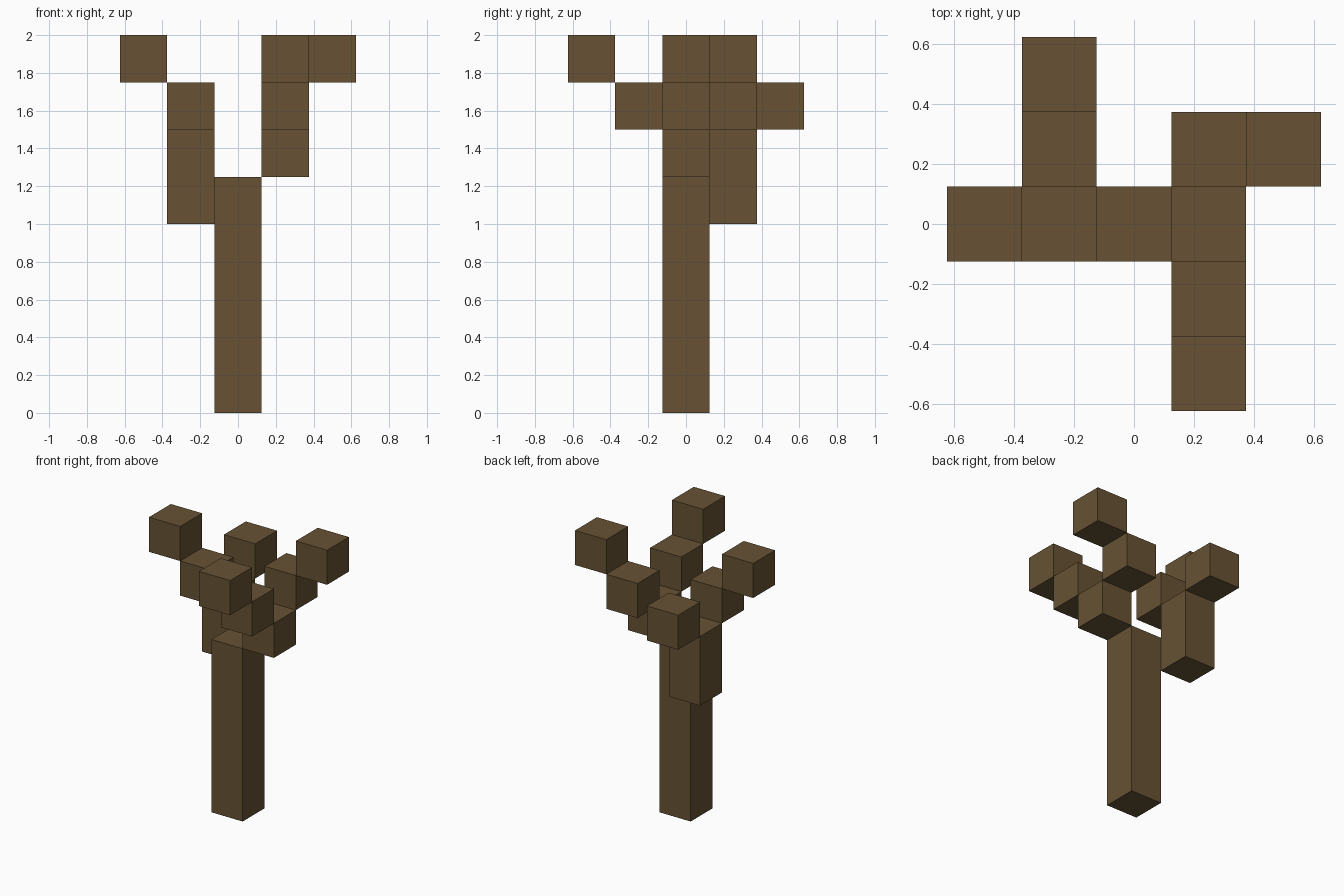
import bpy
import bmesh
from mathutils import Matrix

default = bpy.data.objects.get("Cube")
if default:
    bpy.data.objects.remove(default, do_unlink=True)

UNIT = 0.25  # edge of one block

bark = bpy.data.materials.new("brown_bark")
bark.use_nodes = True
bark_colour = (0.135, 0.084, 0.034, 1)
bark.diffuse_color = bark_colour
bark.node_tree.nodes["Principled BSDF"].inputs["Base Color"].default_value = bark_colour


def block(name, x, y, z, height=1):
    """Square post centred on grid cell x, y, rising from level z."""
    bm = bmesh.new()
    place = Matrix.Translation((0, 0, height * UNIT / 2))
    size = Matrix.Diagonal((UNIT, UNIT, height * UNIT, 1))
    bmesh.ops.create_cube(bm, size=1, matrix=place @ size)
    mesh = bpy.data.meshes.new(name)
    bm.to_mesh(mesh)
    bm.free()
    mesh.materials.append(bark)
    obj = bpy.data.objects.new(name, mesh)
    obj.location = (x * UNIT, y * UNIT, z * UNIT)
    bpy.context.collection.objects.link(obj)


# Trunk
block("trunk", 0, 0, 0, height=5)

# Left limb, forking to the front and to the back
block("left_limb", 1, 0, 5)
block("left_front_branch", 1, -1, 6)
block("left_front_tip", 1, -2, 7)
block("left_back_branch", 1, 1, 6)
block("left_back_tip", 2, 1, 7)

# Right limb, forking to the side and to the back
block("right_limb", -1, 1, 4, height=2)
block("right_side_branch", -1, 0, 6)
block("right_side_tip", -2, 0, 7)
block("right_back_tip", -1, 2, 6)
